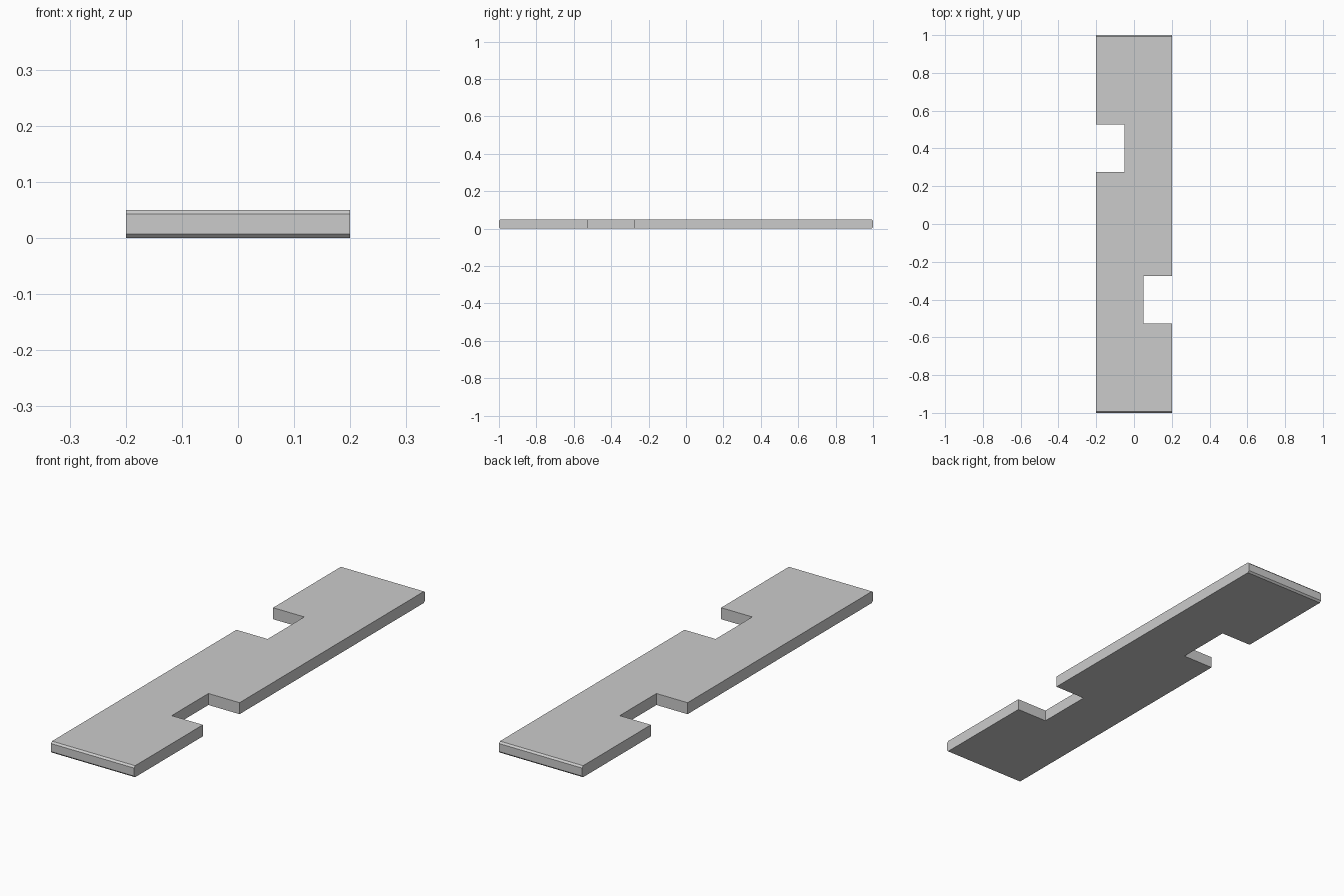
import bpy, bmesh

if "Cube" in bpy.data.objects:
    bpy.data.objects.remove(bpy.data.objects["Cube"])

W, L, H = 0.2, 1.0, 0.05        # half width, half length, thickness
N0, N1, NX = 0.275, 0.527, 0.05  # notch start, end, inner x
CHAMFER = 0.0075

# Half outline; the other half is the same turned by 180 degrees
half = [(-W, -L), (W, -L), (W, -N1), (NX, -N1), (NX, -N0), (W, -N0)]
outline = half + [(-x, -y) for x, y in half]

# Notched plank
bm = bmesh.new()
base = bm.faces.new([bm.verts.new((x, y, 0)) for x, y in outline])
top = bmesh.ops.extrude_face_region(bm, geom=[base])["geom"]
bmesh.ops.translate(bm, vec=(0, 0, H),
                    verts=[v for v in top if isinstance(v, bmesh.types.BMVert)])
bmesh.ops.recalc_face_normals(bm, faces=bm.faces)

# Chamfer on the top and bottom edges of both short ends
ends = [e for e in bm.edges
        if all(abs(abs(v.co.y) - L) < 1e-5 for v in e.verts)
        and abs(e.verts[0].co.z - e.verts[1].co.z) < 1e-5]
bmesh.ops.bevel(bm, geom=ends, offset=CHAMFER, offset_type='OFFSET',
                segments=1, profile=0.5, affect='EDGES')
bmesh.ops.recalc_face_normals(bm, faces=bm.faces)

mesh = bpy.data.meshes.new("notched_plank")
bm.to_mesh(mesh)
bm.free()
bpy.context.collection.objects.link(bpy.data.objects.new("notched_plank", mesh))
